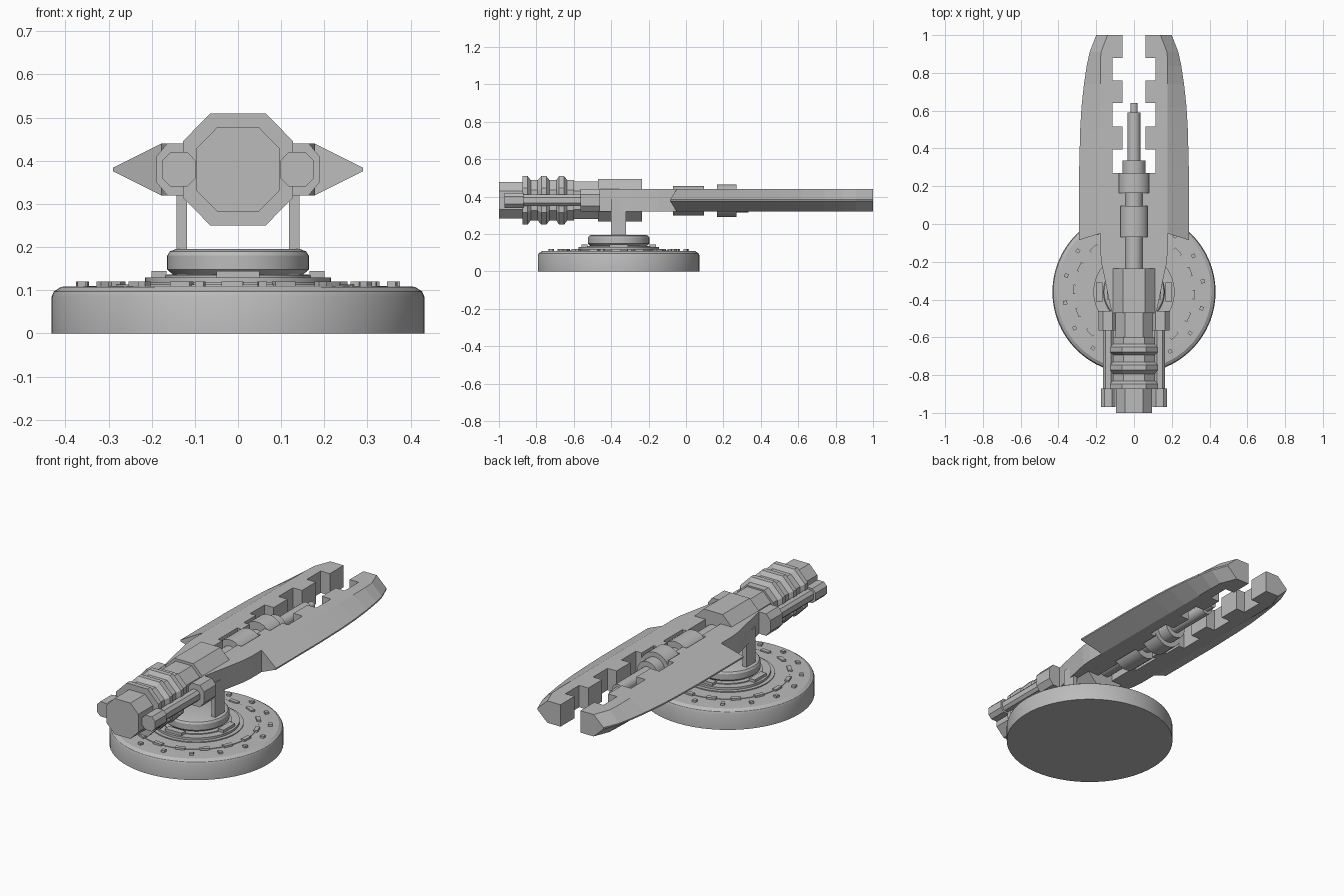
import bpy, bmesh, math
from mathutils import Matrix, Vector

if "Cube" in bpy.data.objects:
    bpy.data.objects.remove(bpy.data.objects["Cube"])

grey = bpy.data.materials.new("gunmetal_grey")
grey.diffuse_color = (0.5, 0.5, 0.5, 1)
grey.use_nodes = True
grey.node_tree.nodes["Principled BSDF"].inputs["Base Color"].default_value = grey.diffuse_color
CY, CZ = -0.36, 0.38   # turntable centre in y, gun axis height


def finish(name, bm, smooth=False, mirror=False):
    bmesh.ops.recalc_face_normals(bm, faces=bm.faces)
    me = bpy.data.meshes.new(name)
    bm.to_mesh(me)
    bm.free()
    me.materials.append(grey)
    ob = bpy.data.objects.new(name, me)
    bpy.context.collection.objects.link(ob)
    if mirror:
        ob.modifiers.new("mirror", 'MIRROR')
    if smooth:
        bpy.ops.object.select_all(action='DESELECT')
        ob.select_set(True)
        bpy.context.view_layer.objects.active = ob
        bpy.ops.object.shade_smooth_by_angle(angle=math.radians(30))
    return ob


def loft(name, rings, **kw):
    """Skin a list of equal-length point rings and cap both ends."""
    bm = bmesh.new()
    vs = [[bm.verts.new(p) for p in r] for r in rings]
    n = len(vs[0])
    for a, b in zip(vs, vs[1:]):
        for i in range(n):
            j = (i + 1) % n
            bm.faces.new((a[i], a[j], b[j], b[i]))
    bm.faces.new(vs[0])
    bm.faces.new(vs[-1])
    return finish(name, bm, **kw)


def disc(name, profile, n=64):
    """Upright turned part from (radius, z) pairs."""
    ang = [2 * math.pi * i / n for i in range(n)]
    loft(name, [[(r * math.cos(a), CY + r * math.sin(a), z) for a in ang]
                for r, z in profile], smooth=True)


def octagon(name, sections, cx=0, mirror=False):
    """Octagonal part along y from (y, half width, half height)."""
    k = 0.5
    shape = [(1, -k), (1, k), (k, 1), (-k, 1), (-1, k), (-1, -k), (-k, -1), (k, -1)]
    loft(name, [[(cx + w * a, y, CZ + h * b) for a, b in shape]
                for y, w, h in sections], mirror=mirror)


def box(bm, size, matrix):
    bmesh.ops.create_cube(bm, size=1, matrix=matrix @ Matrix.Diagonal((*size, 1)))


def ring_of_boxes(name, count, radius, size, z, start=0.0):
    bm = bmesh.new()
    for i in range(count):
        a = start + 2 * math.pi * i / count
        box(bm, size, Matrix.Translation((0, CY, z)) @ Matrix.Rotation(a, 4, 'Z')
            @ Matrix.Translation((radius, 0, 0)))
    finish(name, bm)


# Round base, stepped rings and turntable
disc("base", [(0.432, 0), (0.432, 0.085), (0.427, 0.097), (0.41, 0.108), (0.31, 0.11)])
disc("base_inner_plate", [(0.31, 0.105), (0.31, 0.113), (0.245, 0.113)])
disc("lower_ring", [(0.235, 0.108), (0.235, 0.118), (0.215, 0.118), (0.215, 0.13), (0.18, 0.13)])
disc("turntable", [(0.175, 0.125), (0.175, 0.135), (0.152, 0.137), (0.164, 0.148),
                   (0.164, 0.18), (0.158, 0.19), (0.145, 0.195)])
step = 2 * math.pi / 16
ring_of_boxes("base_tiles", 16, 0.31, (0.022, 0.05, 0.016), 0.112, 0.35)
ring_of_boxes("base_studs", 16, 0.368, (0.02, 0.02, 0.016), 0.112, 0.35 + step / 2)
ring_of_boxes("ring_blocks", 4, 0.183, (0.034, 0.10, 0.02), 0.135)

# Two support arms carrying the gun
bm = bmesh.new()
box(bm, (0.024, 0.08, 0.2), Matrix.Translation((0.13, CY, 0.285)))
finish("support_arms", bm, mirror=True)

# Outer edge of the blade: (y, edge x)
edge = [(-0.05, 0.29), (0.3, 0.29), (0.5, 0.285), (0.62, 0.278), (0.74, 0.265),
        (0.84, 0.25), (0.91, 0.235), (1.0, 0.2)]


def shoulder(x):
    return min(0.178, x - 0.06)


# Flat body plate with barrel slot and toothed inner rails
outline = [(0, -0.46), (0.12, -0.46), (0.135, -0.39), (0.155, -0.29), (0.172, -0.21), (0.178, -0.15)]
outline += [(shoulder(x), y) for y, x in edge]
for y0, y1 in ((0.88, 0.76), (0.64, 0.515), (0.395, 0.27)):
    outline += [(0.06, 1.0 if y0 == 0.88 else y0)] if y0 == 0.88 else []
    outline += [(0.06, y0), (0.115, y0), (0.115, y1)]
    if y1 > 0.3:
        outline.append((0.06, y1))
outline += [(0.08, 0.27), (0.08, 0.165), (0.046, 0.165), (0.046, 0.095), (0.071, 0.095),
            (0.071, -0.07), (0.046, -0.07), (0.046, -0.24), (0, -0.24)]
bm = bmesh.new()
low = bm.faces.new([bm.verts.new((x, y, CZ - 0.06)) for x, y in outline])
up = bmesh.ops.extrude_face_region(bm, geom=[low], use_keep_orig=True)
bmesh.ops.translate(bm, vec=(0, 0, 0.12),
                    verts=[v for v in up["geom"] if isinstance(v, bmesh.types.BMVert)])
# drop the hidden wall on the mirror plane
bmesh.ops.delete(bm, geom=[f for f in bm.faces if all(abs(v.co.x) < 1e-5 for v in f.verts)],
                 context='FACES')
finish("body_rails", bm, mirror=True)

# Sharp outer wedges of the blades
rings = []
for i, (y, x) in enumerate(edge):
    s = shoulder(x)
    ty = y - 0.035 if i == 0 else y
    rings.append([(s, y, CZ - 0.06), (x, ty, CZ - 0.004), (x, ty, CZ + 0.004), (s, y, CZ + 0.06)])
loft("blade_edges", rings, mirror=True)

# Stepped barrel
segments = [(-0.26, 0.046), (-0.07, 0.046), (-0.07, 0.08), (0.095, 0.08), (0.095, 0.046),
            (0.165, 0.046), (0.165, 0.088), (0.27, 0.088), (0.27, 0.062), (0.335, 0.062),
            (0.335, 0.034), (0.59, 0.034), (0.59, 0.019), (0.64, 0.019)]
ang = [2 * math.pi * (i + 0.5) / 20 for i in range(20)]
loft("barrel", [[(r * math.cos(a), y, CZ - 0.003 + r * math.sin(a)) for a in ang]
                for y, r in segments], smooth=True)

# Octagonal breech: centre block, neck, ribbed cooler and rear cap
octagon("breech_block", [(-0.47, 0.115, 0.114), (-0.235, 0.115, 0.114)])
octagon("breech_neck", [(-0.6, 0.097, 0.1), (-0.46, 0.097, 0.1)])
ribs = []
for y in (-0.865, -0.765, -0.67):
    ribs += [(y - 0.008, 0.128, 0.13), (y + 0.018, 0.128, 0.13),
             (y + 0.035, 0.11, 0.108), (y + 0.072, 0.11, 0.108)]
octagon("ribbed_cooler", ribs)
octagon("rear_cap", [(-1.0, 0.096, 0.098), (-0.86, 0.096, 0.098)])

# Side rods with end caps and front clamps
octagon("side_rods", [(-0.9, 0.028, 0.03), (-0.55, 0.028, 0.03)], cx=0.137, mirror=True)
octagon("side_rod_caps", [(-0.97, 0.039, 0.04), (-0.87, 0.039, 0.04)], cx=0.137, mirror=True)
octagon("side_clamps", [(-0.565, 0.05, 0.06), (-0.46, 0.05, 0.06)], cx=0.139, mirror=True)
